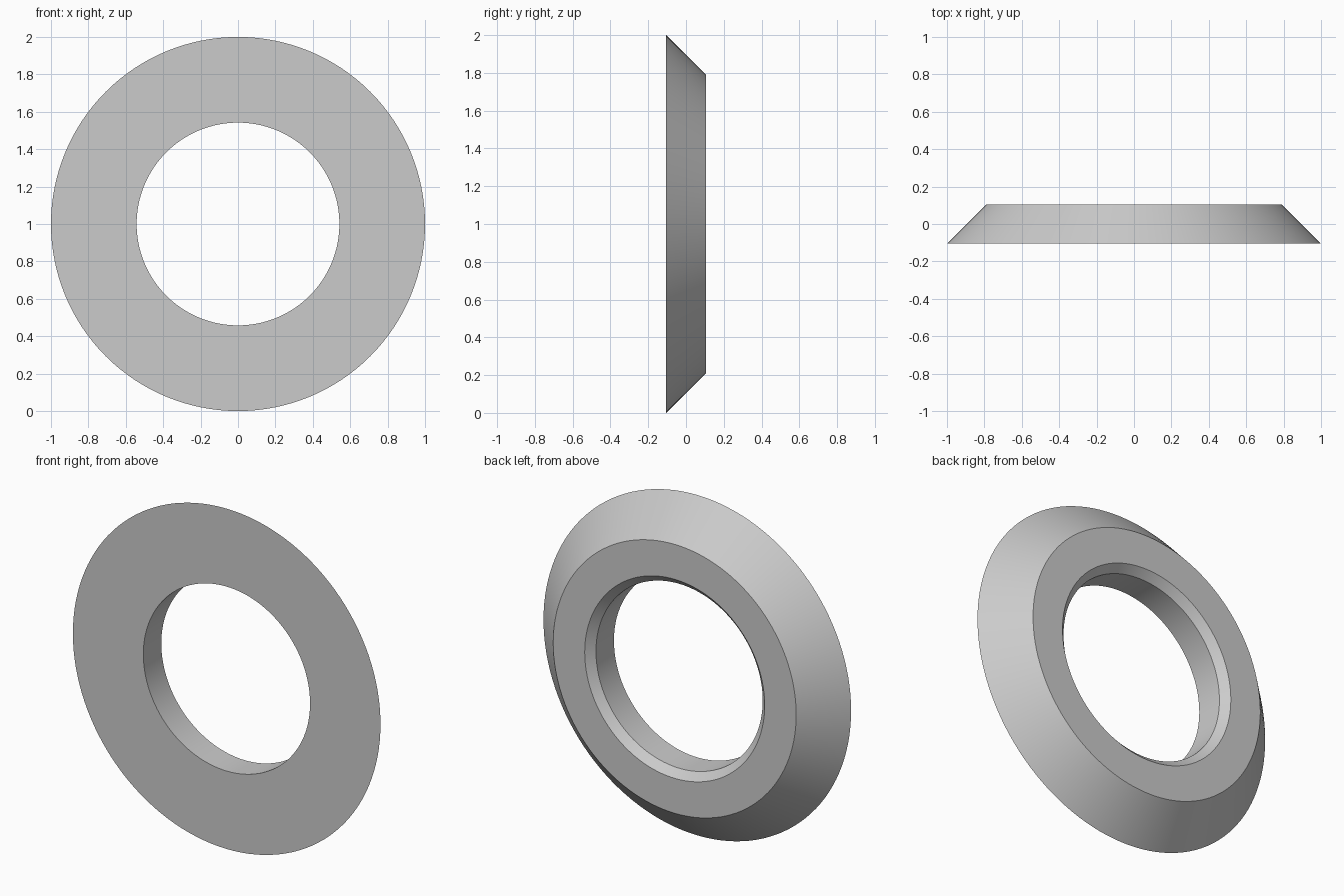
import bpy
import bmesh
import math
from mathutils import Matrix, Vector

cube = bpy.data.objects.get("Cube")
if cube:
    bpy.data.objects.remove(cube, do_unlink=True)

# Plain grey material
grey = bpy.data.materials.new("light_grey")
grey.use_nodes = True
colour = (0.6, 0.6, 0.6, 1.0)
grey.diffuse_color = colour
grey.node_tree.nodes["Principled BSDF"].inputs["Base Color"].default_value = colour

# Ring cross-section as (radius, depth): bevelled rim, flat back, chamfered bore
HALF = 0.105
BORE = 0.542
CHAMFER = 0.043
profile = [(1.0, -HALF), (0.79, HALF), (BORE + CHAMFER, HALF),
           (BORE, HALF - CHAMFER), (BORE, -HALF)]

# Spin the closed section around the front-to-back axis
bm = bmesh.new()
verts = [bm.verts.new((r, y, 0)) for r, y in profile]
edges = [bm.edges.new((v, verts[(i + 1) % len(verts)])) for i, v in enumerate(verts)]
bmesh.ops.spin(bm, geom=verts + edges, cent=(0, 0, 0), axis=(0, 1, 0),
               angle=math.tau, steps=128, use_merge=True)
bmesh.ops.remove_doubles(bm, verts=bm.verts, dist=0.0001)
bmesh.ops.recalc_face_normals(bm, faces=bm.faces)
bmesh.ops.transform(bm, matrix=Matrix.Translation(Vector((0, 0, 1))), verts=bm.verts)

mesh = bpy.data.meshes.new("bevelled_ring")
bm.to_mesh(mesh)
bm.free()
mesh.materials.append(grey)
ring = bpy.data.objects.new("bevelled_ring", mesh)
bpy.context.collection.objects.link(ring)

# Smooth round walls with crisp rims
bpy.ops.object.select_all(action="DESELECT")
ring.select_set(True)
bpy.context.view_layer.objects.active = ring
bpy.ops.object.shade_smooth_by_angle(angle=math.radians(30))
